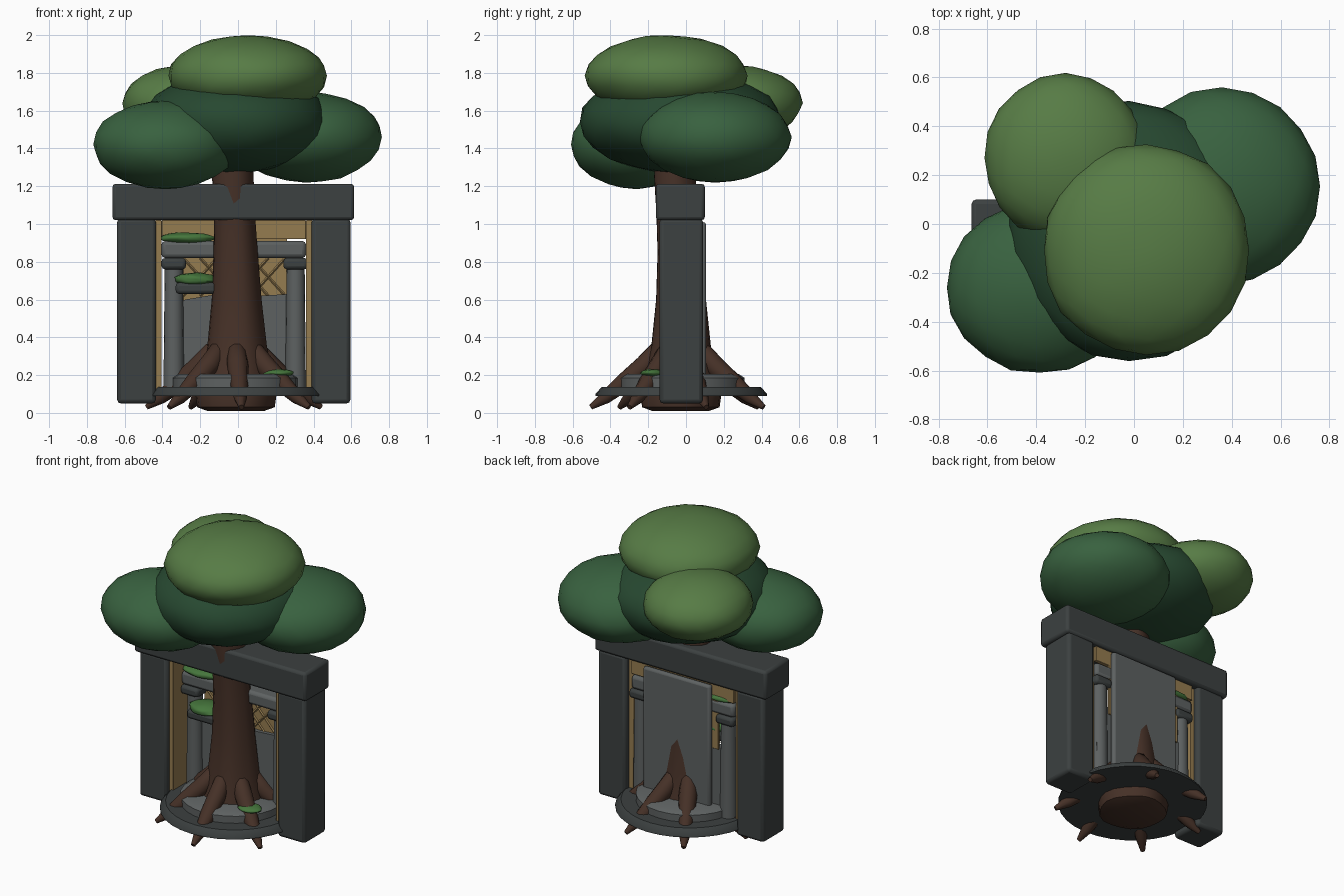
import bpy, bmesh, math, random
from mathutils import Vector, noise

if "Cube" in bpy.data.objects:
    bpy.data.objects.remove(bpy.data.objects["Cube"])

random.seed(4)
COL = dict(light=(.095, .2, .06), mid=(.04, .12, .05), dark=(.02, .065, .03), bark=(.06, .03, .02),
           gold=(.3, .2, .08), stone=(.045, .052, .052), grey=(.11, .12, .12), moss=(.06, .18, .045))
MATS = {}
for key, c in COL.items():
    MATS[key] = bpy.data.materials.new(key)
    MATS[key].diffuse_color = (*c, 1)


def make(name, bm, mat, angle=40, bevel=0):
    bmesh.ops.recalc_face_normals(bm, faces=bm.faces)
    me = bpy.data.meshes.new(name)
    bm.to_mesh(me)
    bm.free()
    ob = bpy.data.objects.new(name, me)
    bpy.context.collection.objects.link(ob)
    me.materials.append(MATS[mat])
    if bevel:
        m = ob.modifiers.new("bevel", 'BEVEL')
        m.width, m.segments = bevel, 2
    bpy.ops.object.select_all(action='DESELECT')
    ob.select_set(True)
    bpy.context.view_layer.objects.active = ob
    bpy.ops.object.shade_smooth_by_angle(angle=math.radians(angle))
    return ob


def box(name, x, y, z, mat, bevel=.012):
    bm = bmesh.new()
    bmesh.ops.create_cube(bm, size=1)
    for v in bm.verts:
        v.co = [sum(r) / 2 + c * (r[1] - r[0]) for r, c in zip((x, y, z), v.co)]
    return make(name, bm, mat, 40, bevel)


def skin(bm, rings):
    loops = [[bm.verts.new(p) for p in r] for r in rings]
    n = len(loops[0])
    for a, b in zip(loops, loops[1:]):
        for i in range(n):
            bm.faces.new((a[i], a[(i + 1) % n], b[(i + 1) % n], b[i]))
    bm.faces.new(loops[0])
    bm.faces.new(loops[-1])


def lathe(name, prof, mat, n=24, wobble=0):
    # each profile entry: centre x, centre y, z, radius
    bm = bmesh.new()
    rings = []
    for cx, cy, z, r in prof:
        ring = []
        for i in range(n):
            a = math.tau * i / n
            rr = r * (1 + wobble * math.sin(5 * a + 1))
            ring.append((cx + rr * math.cos(a), cy + rr * math.sin(a), z))
        rings.append(ring)
    skin(bm, rings)
    return make(name, bm, mat, 45)


def blob(name, c, r, mat, jitter=.03, sub=3):
    bm = bmesh.new()
    bmesh.ops.create_icosphere(bm, subdivisions=sub, radius=1)
    for v in bm.verts:
        k = 1 + jitter * noise.noise(v.co * 2 + Vector(c) * 5)
        v.co = [c[i] + r[i] * v.co[i] * k for i in range(3)]
    return make(name, bm, mat, 60)


def tube(name, pts, radii, mat, n=10):
    bm = bmesh.new()
    pts = [Vector(p) for p in pts]
    rings = []
    for i, p in enumerate(pts):
        t = (pts[min(i + 1, len(pts) - 1)] - pts[max(i - 1, 0)]).normalized()
        u = t.cross(Vector((0, 0, 1))).normalized()
        w = u.cross(t)
        rings.append([p + radii[i] * (u * math.cos(math.tau * k / n) + w * math.sin(math.tau * k / n))
                      for k in range(n)])
    skin(bm, rings)
    return make(name, bm, mat, 60)


def prism(name, outline, y0, y1, mat):
    bm = bmesh.new()
    skin(bm, [[(x, y, z) for x, z in outline] for y in (y0, y1)])
    return make(name, bm, mat, 30)


# leafy canopy
blob("canopy_top", (.05, -.105, 1.785), (.425, .43, .217), 'light')
blob("canopy_core", (-.02, -.03, 1.54), (.495, .535, .27), 'dark')
blob("canopy_left", (-.385, -.26, 1.42), (.383, .352, .232), 'mid')
blob("canopy_right", (.36, .155, 1.46), (.405, .4, .24), 'mid')
blob("canopy_back", (-.28, .27, 1.64), (.335, .345, .2), 'light')

# trunk with flared foot
lathe("trunk", [(-.015, -.03, .01, .15), (-.015, -.03, .03, .205), (-.015, -.03, .1, .215),
                (-.01, -.03, .22, .185), (-.008, -.028, .35, .158), (-.01, -.028, .6, .132),
                (-.015, -.035, .85, .117), (-.02, -.05, 1.05, .108), (-.03, -.06, 1.25, .11),
                (-.03, -.06, 1.45, .1)], 'bark', 20, .025)

# roots spreading over the base
for i in range(7):
    a = math.radians(-86) + math.tau * i / 7
    path = [(.09, .345), (.12, .33), (.19, .25), (.3, .16), (.4, .08), (.475, .03)]
    tube(f"root_{i + 1}", [(-.015 + r * math.cos(a), -.03 + r * math.sin(a), z) for r, z in path],
         [.025, .05, .057, .05, .035, .014], 'bark')

# round stepped base
lathe("base_disc", [(-.01, -.025, .09, .455), (-.01, -.025, .1, .455), (-.01, -.025, .138, .42)], 'stone', 32)
lathe("base_step", [(-.015, -.02, .13, .33), (-.015, -.02, .185, .33), (-.015, -.02, .205, .3)], 'grey', 28)

# outer stone gateway
box("pillar_left", (-.64, -.435), (-.14, .09), (.05, 1.03), 'stone', .02)
box("pillar_right", (.39, .595), (-.14, .09), (.05, 1.03), 'stone', .02)
box("lintel", (-.665, .615), (-.16, .1), (1.02, 1.213), 'stone', .018)

# gold trim and lattice panel
box("gold_strip_left", (-.44, -.405), (-.11, .05), (.12, 1.02), 'gold', .004)
box("gold_strip_right", (.36, .395), (-.11, .05), (.12, 1.02), 'gold', .004)
box("gold_top_trim", (-.405, .36), (.045, .07), (.92, 1.02), 'gold', .003)
box("gold_panel", (-.29, .26), (.055, .07), (.58, .93), 'gold', .003)
for s in (-1, 1):
    for i in range(5):
        x = -.2 + i * .09
        tube(f"lattice_bar_{s}_{i + 1}", [(x - s * .09, .052, .62), (x + s * .09, .052, .82)],
             [.007] * 2, 'gold', 4)

# inner stone: back slab, broken wall, columns and beam
box("back_slab", (-.25, .25), (.068, .107), (.1, 1.01), 'grey', .015)
prism("broken_wall", [(-.33, .13), (-.335, .3), (-.315, .36), (-.33, .44), (-.31, .52), (-.325, .57), (-.28, .6),
                      (-.1, .63), (.12, .62), (.28, .63), (.265, .54), (.29, .46), (.275, .4), (.29, .36),
                      (.35, .35), (.345, .24), (.35, .13)], .03, .062, 'grey')
for side, x in (("left", -.34), ("right", .305)):
    lathe(f"column_{side}", [(x, .03, .1, .055), (x, .03, .77, .048)], 'grey', 16)
    box(f"column_cap_{side}", (x - .065, x + .065), (-.04, .085), (.76, .82), 'stone', .018)
box("inner_beam", (-.405, .36), (-.03, .075), (.82, .91), 'grey', .02)
box("ledge", (-.33, -.1), (-.08, .06), (.63, .69), 'stone', .018)

# moss patches
blob("moss_beam", (-.27, .015, .925), (.145, .07, .03), 'moss', .12)
blob("moss_ledge", (-.225, -.015, .708), (.11, .09, .034), 'moss', .12)
blob("moss_base", (.215, -.18, .212), (.08, .06, .02), 'moss', .12)

for m in bpy.data.materials:
    if m.users and not m.is_grease_pencil:
        m.use_nodes = True
        m.node_tree.nodes["Principled BSDF"].inputs["Base Color"].default_value = m.diffuse_color
